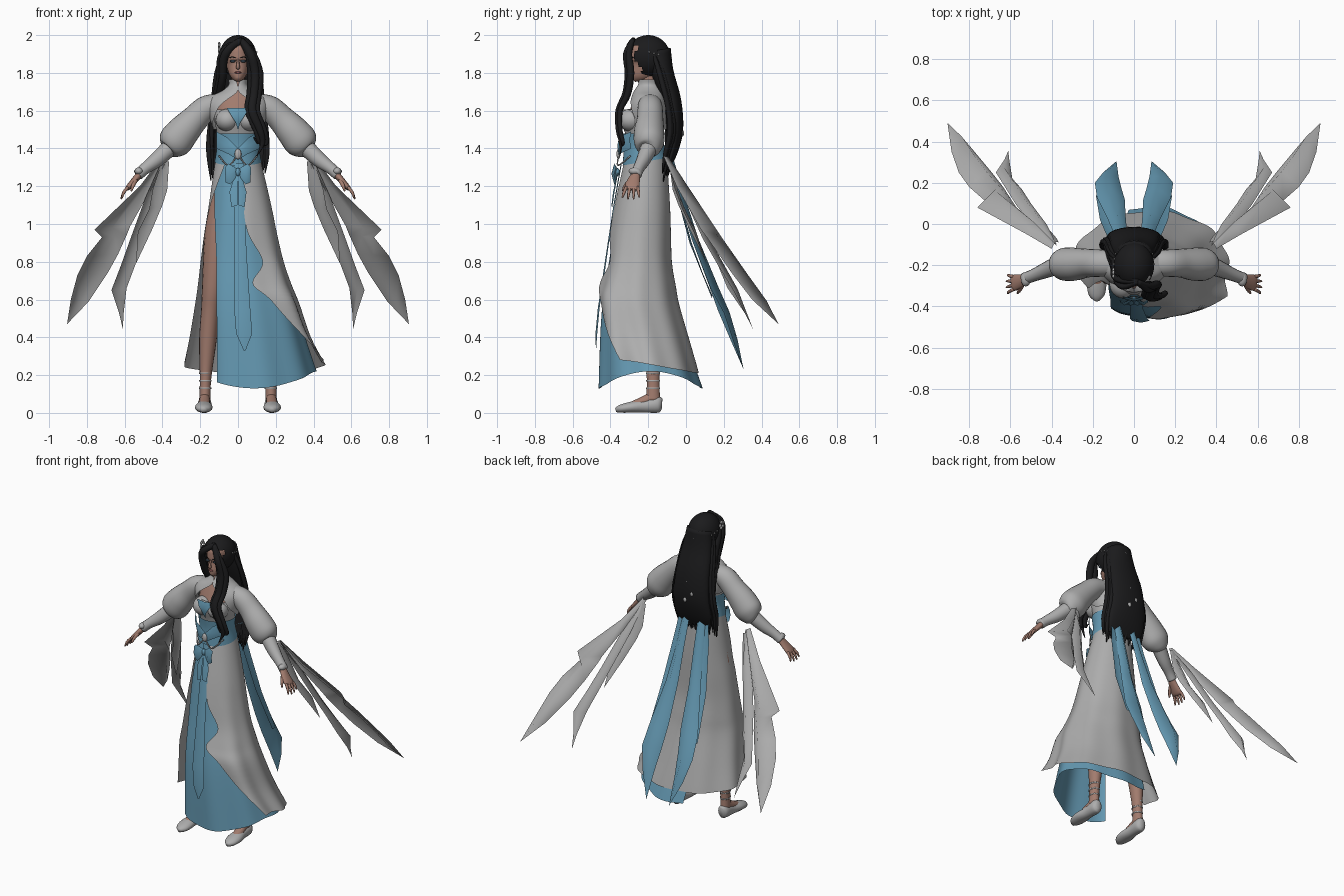
import bpy, bmesh, math, random
from mathutils import Vector, Matrix
random.seed(4)

def material(name, r, g, b):
    m = bpy.data.materials.new(name)
    m.diffuse_color = (r, g, b, 1)
    return m

WHITE = material("off_white_cloth", .42, .42, .42)
BLUE = material("soft_blue_cloth", .13, .32, .45)
SKIN = material("skin", .36, .20, .155)
HAIR = material("black_hair", .011, .011, .012)
LIPS = material("lips", .26, .09, .09)
EYES = material("dark_eyes", .03, .05, .07)

def finish(name, bm, mat):
    bmesh.ops.remove_doubles(bm, verts=bm.verts, dist=1e-5)
    bmesh.ops.recalc_face_normals(bm, faces=bm.faces)
    for f in bm.faces:
        f.smooth = True
    me = bpy.data.meshes.new(name)
    bm.to_mesh(me)
    bm.free()
    me.materials.append(mat)
    ob = bpy.data.objects.new(name, me)
    bpy.context.collection.objects.link(ob)
    return ob

def spline(keys, n):
    """Smooth interpolation through tuples of any length."""
    out = []
    for i in range(len(keys) - 1):
        p = [keys[max(0, min(len(keys) - 1, i + k))] for k in (-1, 0, 1, 2)]
        for s in range(n):
            t = s / n
            out.append(tuple(.5 * (2*b + (c-a)*t + (2*a-5*b+4*c-d)*t*t + (3*b-a-3*c+d)*t**3)
                             for a, b, c, d in zip(*p)))
    return out + [tuple(keys[-1])]

def grid(name, rows, mat, closed=False, caps=False):
    bm = bmesh.new()
    vs = [[bm.verts.new(p) for p in r] for r in rows]
    m = len(rows[0])
    for a, b in zip(vs, vs[1:]):
        for j in range(m if closed else m - 1):
            k = (j + 1) % m
            bm.faces.new((a[j], a[k], b[k], b[j]))
    if caps:
        bm.faces.new(vs[0])
        bm.faces.new(vs[-1])
    return finish(name, bm, mat)

def tube(name, keys, mat, n=4, sides=14, ref=(0, 1, 0)):
    """Keys are (x, y, z, radius across, radius deep) along a path."""
    K = spline(keys, n)
    P = [Vector(k[:3]) for k in K]
    rows = []
    for i, k in enumerate(K):
        t = (P[min(i+1, len(P)-1)] - P[max(i-1, 0)]).normalized()
        u = Vector(ref).cross(t).normalized()
        v = t.cross(u)
        rows.append([P[i] + u * max(k[3], .001) * math.cos(a) + v * max(k[4], .001) * math.sin(a)
                     for a in (2 * math.pi * j / sides for j in range(sides))])
    return grid(name, rows, mat, True, True)

def shell(name, keys, mat, n=4, seg=64, hem=lambda a: 0, fold=0, flare=0):
    """Keys are (z, x0, x1, y0, y1, start, end); 0 degrees is the front, 90 is +x."""
    R, rows = spline(keys, n), []
    for i, (z, x0, x1, y0, y1, a0, a1) in enumerate(R):
        t, row = i / (len(R) - 1), []
        for j in range(seg + 1):
            d = a0 + (a1 - a0) * j / seg
            a = math.radians(d)
            k = 1 + fold * t * math.sin(9 * a) + flare * t * t * math.exp(-((d - 48) / 17) ** 2)
            row.append(((x0+x1)/2 + (x1-x0)/2 * math.sin(a) * k,
                        (y0+y1)/2 - (y1-y0)/2 * math.cos(a) * k, z + hem(a) * t**3))
        rows.append(row)
    return grid(name, rows, mat)

def ribbon(name, pairs, mat, s=1, bulge=.012):
    """Cloth strip: each key holds its outer and inner edge point; the middle bulges forward."""
    rows = []
    for k in pairs:
        a, b = Vector((k[0]*s, k[1], k[2])), Vector((k[3]*s, k[4], k[5]))
        w = min(1, (a - b).length * 9)
        rows.append([a, (a + b) / 2 + Vector((0, -bulge * w, 0)), b])
    return grid(name, rows, mat)

def ball(name, loc, scale, mat, cut=None, seg=24):
    bm = bmesh.new()
    bmesh.ops.create_uvsphere(bm, u_segments=seg, v_segments=seg * 2 // 3, radius=1,
                              matrix=Matrix.Translation(loc) @ Matrix.Diagonal((*scale, 1)))
    if cut:
        bmesh.ops.delete(bm, geom=[f for f in bm.faces if cut(f.calc_center_median())], context='FACES')
    return finish(name, bm, mat)

# Head, face and neck
tube("head", [(0, -.28, 1.762, .012, .014), (0, -.26, 1.785, .038, .042), (0, -.22, 1.83, .058, .078),
              (0, -.207, 1.88, .066, .09), (0, -.2, 1.93, .064, .088), (0, -.2, 1.975, .03, .045)], SKIN, sides=24)
tube("nose", [(0, -.292, 1.872, .005, .004), (0, -.303, 1.845, .008, .01), (0, -.302, 1.828, .011, .01),
              (0, -.293, 1.822, .006, .004)], SKIN, sides=8)
tube("neck", [(0, -.2, 1.83, .04, .045), (0, -.195, 1.74, .038, .042), (0, -.19, 1.68, .06, .05)], SKIN)
ball("mouth", (0, -.293, 1.802), (.018, .008, .006), LIPS, seg=12)
for s in (-1, 1):
    ball("eye", (s*.028, -.288, 1.862), (.015, .008, .007), EYES, seg=12)
    tube("eyebrow", [(s*.012, -.296, 1.879, .002, .002), (s*.03, -.29, 1.884, .003, .002),
                     (s*.046, -.275, 1.88, .002, .002)], HAIR, sides=6)

# Hair: cap, back curtain, loose strands and front locks
ball("hair_cap", (0, -.2, 1.888), (.098, .116, .112), HAIR,
     lambda c: c.y < -.235 and c.z < 1.94 and abs(c.x) < .078, 36)
tube("hair_back", [(0, -.15, 1.92, .085, .07), (0, -.125, 1.8, .105, .06), (0, -.075, 1.65, .12, .05),
                   (0, -.06, 1.5, .13, .045), (0, -.075, 1.38, .135, .03), (0, -.1, 1.29, .12, .012)], HAIR, sides=24)
for i in range(26):
    x = -.14 + .28 * i / 25
    d, r = 2.6 * x * x, random.uniform(.012, .019)
    tube("hair_strand", [(x*.5, -.13-d, 1.93, r*.6, r*.6), (x*.8, -.09-d, 1.8, r, r), (x*.95, -.045-d, 1.62, r, r),
                         (x*1.08, -.035-d, 1.48, r, r), (x*1.1, -.07-d*.8, 1.37, r, r*.8),
                         (x*1.02, -.105-d*.4, random.uniform(1.22, 1.31), .003, .003)], HAIR, 3, 7)
for x, y, e in ((0, 0, 1.36), (.02, .012, 1.42), (-.018, .01, 1.46)):
    tube("front_lock_right", [(.015, -.28, 1.975, .015, .012), (.066+x*.4, -.315+y, 1.9, .022, .018),
         (.09+x, -.305+y, 1.8, .024, .02), (.085+x, -.32+y, 1.69, .022, .018), (.075+x, -.36+y, 1.6, .022, .014),
         (.115+x, -.36+y, 1.5, .018, .012), (.13+x, -.345+y, 1.43, .013, .01), (.1+x, -.35+y, e, .002, .002)], HAIR)
for x, y in ((0, 0), (-.014, .03), (-.012, .06)):
    tube("front_lock_left", [(.02, -.28, 1.975, .015, .012), (-.045+x, -.305+y, 1.93, .02, .014),
         (-.076+x, -.28+y, 1.87, .022, .02), (-.082+x, -.24+y, 1.77, .02, .022), (-.1+x, -.17+y*.5, 1.68, .02, .02),
         (-.135, -.1, 1.58, .016, .016), (-.14, -.11, 1.32, .004, .004)], HAIR)
# Hair ornaments
for i in range(15):
    a = math.pi * i / 14
    ball("circlet_bead", (.098*math.cos(a), -.195 + .115*math.sin(a), 1.91 - .03*math.sin(a)), (.005,)*3, WHITE, seg=8)
for i in range(5):
    a = i * 1.257
    ball("flower_petal", (-.1, -.24 + .016*math.cos(a), 1.935 + .02*math.sin(a)), (.007, .011, .011), WHITE, seg=8)
for x, y, z in ((.01, -.026, 1.6), (-.03, -.02, 1.53), (.02, -.018, 1.48)):
    ball("hair_pin", (x, y, z), (.012, .008, .016), WHITE, seg=8)

# Torso, bodice, belt and shoulder jacket
shell("chest", [(1.72, -.05, .05, -.24, -.14, 0, 360), (1.67, -.12, .12, -.27, -.12, 0, 360),
                (1.56, -.125, .125, -.315, -.115, 0, 360)], SKIN)
shell("bodice", [(1.605, -.12, .12, -.33, -.11, 0, 360), (1.55, -.125, .125, -.345, -.11, 0, 360),
                 (1.45, -.108, .108, -.315, -.12, 0, 360), (1.32, -.12, .12, -.315, -.1, 0, 360)], WHITE)
shell("waist_belt", [(1.48, -.118, .118, -.338, -.112, 0, 360), (1.41, -.112, .112, -.33, -.115, 0, 360),
                     (1.33, -.124, .124, -.335, -.1, 0, 360)], BLUE, hem=lambda a: -.02 * math.cos(a))
for s in (-1, 1):
    ball("bust_cup", (s*.055, -.29, 1.55), (.064, .07, .06), WHITE)
ribbon("neckline_insert", [(.06, -.35, 1.615, -.06, -.35, 1.615), (.04, -.366, 1.58, -.04, -.366, 1.58),
                           (.014, -.364, 1.54, -.014, -.364, 1.54), (0, -.35, 1.5, 0, -.35, 1.5)], BLUE)
shell("shoulder_jacket", [(1.765, -.052, .052, -.25, -.14, 12, 348), (1.735, -.05, .05, -.255, -.14, 2, 358),
                          (1.705, -.085, .085, -.275, -.12, 1, 359), (1.675, -.14, .14, -.29, -.11, 14, 346),
                          (1.63, -.165, .165, -.31, -.1, 34, 326), (1.56, -.15, .15, -.32, -.1, 58, 302),
                          (1.5, -.13, .13, -.3, -.1, 90, 270)], WHITE)

# Skirts
shell("blue_underskirt", [(1.34, -.115, .115, -.315, -.105, -80, 215), (1.1, -.145, .165, -.365, -.095, -60, 212),
                          (.85, -.18, .22, -.4, -.09, -43, 208), (.55, -.21, .3, -.445, -.05, -38, 205),
                          (.175, -.24, .41, -.46, .085, -37, 200)], BLUE, 6, 80,
      lambda a: -.045 * math.cos(2*a), .02)
shell("white_overskirt", [(1.34, -.12, .12, -.325, -.1, 3, 330), (1.1, -.155, .175, -.378, -.085, 6, 290),
                          (.95, -.18, .205, -.405, -.08, 12, 284), (.8, -.2, .24, -.425, -.075, 30, 284),
                          (.68, -.215, .28, -.455, -.055, 10, 284), (.58, -.23, .32, -.475, -.035, 28, 284),
                          (.4, -.26, .38, -.455, .02, 46, 284), (.255, -.29, .455, -.43, .065, 56, 284)], WHITE, 5, 90,
      lambda a: .045 * math.cos(a), .022, .24)

# Front sash and bow
ribbon("front_sash", [(.03, -.34, 1.32, -.02, -.34, 1.32), (.035, -.378, 1.1, -.02, -.378, 1.1),
                      (.045, -.415, .85, -.02, -.415, .85), (.065, -.458, .55, -.02, -.458, .55),
                      (.075, -.47, .42, -.01, -.47, .42), (.04, -.476, .33, .03, -.476, .33)], BLUE)
for s in (-1, 1):
    ribbon("belt_bow_wing", [(0, -.352, 1.40, 0, -.352, 1.34), (.06, -.355, 1.46, .05, -.355, 1.37),
                             (.115, -.29, 1.49, .115, -.29, 1.40)], BLUE, s, .01)
    ribbon("lower_bow_loop", [(.0, -.36, 1.29, 0, -.36, 1.26), (.05, -.38, 1.32, .04, -.38, 1.21),
                              (.07, -.37, 1.30, .065, -.37, 1.22)], BLUE, s, .015)
    ribbon("bow_tail", [(.014, -.36, 1.27, 0, -.365, 1.27), (.045, -.378, 1.17, .003, -.385, 1.17),
                        (.035, -.39, 1.09, .003, -.393, 1.10)], BLUE, s)
    tube("belt_cord", [(0, -.355, 1.37, .004, .004), (s*.05, -.36, 1.31, .004, .004), (s*.1, -.295, 1.36, .004, .004)], WHITE, sides=6)
ball("bow_knot", (0, -.365, 1.275), (.014, .014, .022), BLUE, seg=12)
ball("belt_gem", (0, -.358, 1.37), (.018, .01, .028), WHITE, seg=12)

for s in (-1, 1):
    side = "right" if s > 0 else "left"
    # Sleeves, cuffs and hands
    tube(side + "_puff_sleeve", [(s*.09, -.19, 1.64, .05, .06), (s*.165, -.19, 1.615, .066, .066), (s*.23, -.19, 1.555, .073, .07),
         (s*.29, -.195, 1.49, .086, .08), (s*.335, -.195, 1.435, .09, .08), (s*.365, -.195, 1.4, .065, .06),
         (s*.378, -.2, 1.388, .03, .03)], WHITE, 5, 24)
    tube(side + "_forearm_sleeve", [(s*.36, -.195, 1.405, .046, .046), (s*.43, -.225, 1.34, .04, .038), (s*.49, -.25, 1.295, .031, .03),
         (s*.53, -.265, 1.26, .03, .03)], WHITE)
    ball(side + "_cuff_flower", (s*.525, -.27, 1.28), (.024, .034, .02), WHITE, seg=10)
    tube(side + "_palm", [(s*.515, -.26, 1.27, .019, .02), (s*.545, -.275, 1.235, .017, .032), (s*.58, -.285, 1.195, .014, .04),
         (s*.592, -.288, 1.183, .008, .034)], SKIN)
    for k in range(4):
        d = (k - 1.5) * .02
        tube(side + "_finger", [(s*.583, -.286+d, 1.195, .009, .009), (s*.606, -.29+d*1.3, 1.165, .008, .008),
             (s*(.622-abs(d)*.3), -.292+d*1.5, 1.128+abs(d)*.4, .004, .004)], SKIN, 3, 8)
    tube(side + "_thumb", [(s*.54, -.29, 1.235, .012, .012), (s*.555, -.32, 1.205, .01, .01), (s*.565, -.335, 1.175, .005, .005)], SKIN, 3, 8)

    # Trailing sleeve ribbons, creased backwards along the middle
    ribbon(side + "_long_sleeve_ribbon", [(.40, -.12, 1.36, .37, -.11, 1.35), (.52, -.05, 1.2, .445, -.04, 1.21),
           (.76, .08, .97, .57, .08, .99), (.72, .11, .93, .59, .11, .94), (.80, .18, .83, .635, .18, .84),
           (.85, .25, .73, .69, .25, .74), (.885, .35, .6, .79, .37, .59), (.905, .49, .47, .905, .49, .47)], WHITE, s, -.075)
    ribbon(side + "_middle_sleeve_ribbon", [(.4, -.11, 1.34, .375, -.1, 1.34), (.49, -.01, 1.14, .425, 0, 1.14),
           (.57, .09, .92, .5, .1, .92), (.62, .17, .78, .545, .17, .78), (.67, .25, .65, .59, .22, .66),
           (.63, .31, .53, .605, .31, .53), (.61, .355, .445, .61, .355, .445)], WHITE, s, -.05)
    ribbon(side + "_short_sleeve_ribbon", [(.4, -.1, 1.34, .365, -.09, 1.33), (.45, -.06, 1.19, .375, -.07, 1.18),
           (.47, -.02, 1.08, .40, -.04, 1.1), (.53, .04, .96, .455, .02, .97), (.54, .11, .79, .54, .11, .79)], WHITE, s, -.03)

    # Back streamers hanging from the belt
    ribbon(side + "_back_streamer", [(.08, -.1, 1.38, .03, -.095, 1.38), (.1, -.04, 1.15, .035, -.03, 1.15),
           (.13, .03, .92, .04, .03, .92), (.18, .13, .66, .045, .12, .68), (.19, .2, .53, .06, .17, .54),
           (.15, .25, .38, .075, .23, .4), (.085, .305, .23, .085, .305, .23)], BLUE, s, -.045)
    ribbon(side + "_back_sash_loop", [(.1, -.095, 1.4, .02, -.09, 1.36), (.13, -.06, 1.2, .07, -.05, 1.2),
           (.165, .02, .9, .11, .03, .9), (.185, .14, .62, .16, .14, .6)], BLUE, s)

    # Legs, ankle straps and shoes
    tube(side + "_leg", [(s*.075, -.215, 1.2, .06, .07), (s*.1, -.225, .95, .076, .075), (s*.13, -.215, .68, .06, .065),
         (s*.145, -.2, .55, .05, .055), (s*.16, -.178, .38, .046, .052), (s*.172, -.174, .18, .03, .034),
         (s*.176, -.175, .06, .03, .04)], SKIN, 4, 18)
    for z in (.13, .17, .21):
        tube(side + "_ankle_strap", [(s*.173, -.175, z - .004, .032, .037), (s*.173, -.175, z + .004, .033, .038)], WHITE, 1)
    tube(side + "_instep", [(s*.176, -.18, .08, .026, .03), (s*.178, -.24, .055, .03, .026), (s*.18, -.31, .03, .03, .02)],
         SKIN, ref=(0, 0, 1))
    tube(side + "_shoe", [(s*.176, -.127, .045, .018, .03), (s*.176, -.15, .045, .036, .045), (s*.178, -.22, .036, .037, .036),
         (s*.181, -.29, .03, .047, .03), (s*.181, -.345, .022, .038, .022), (s*.18, -.372, .015, .012, .012)],
         WHITE, ref=(0, 0, 1))
